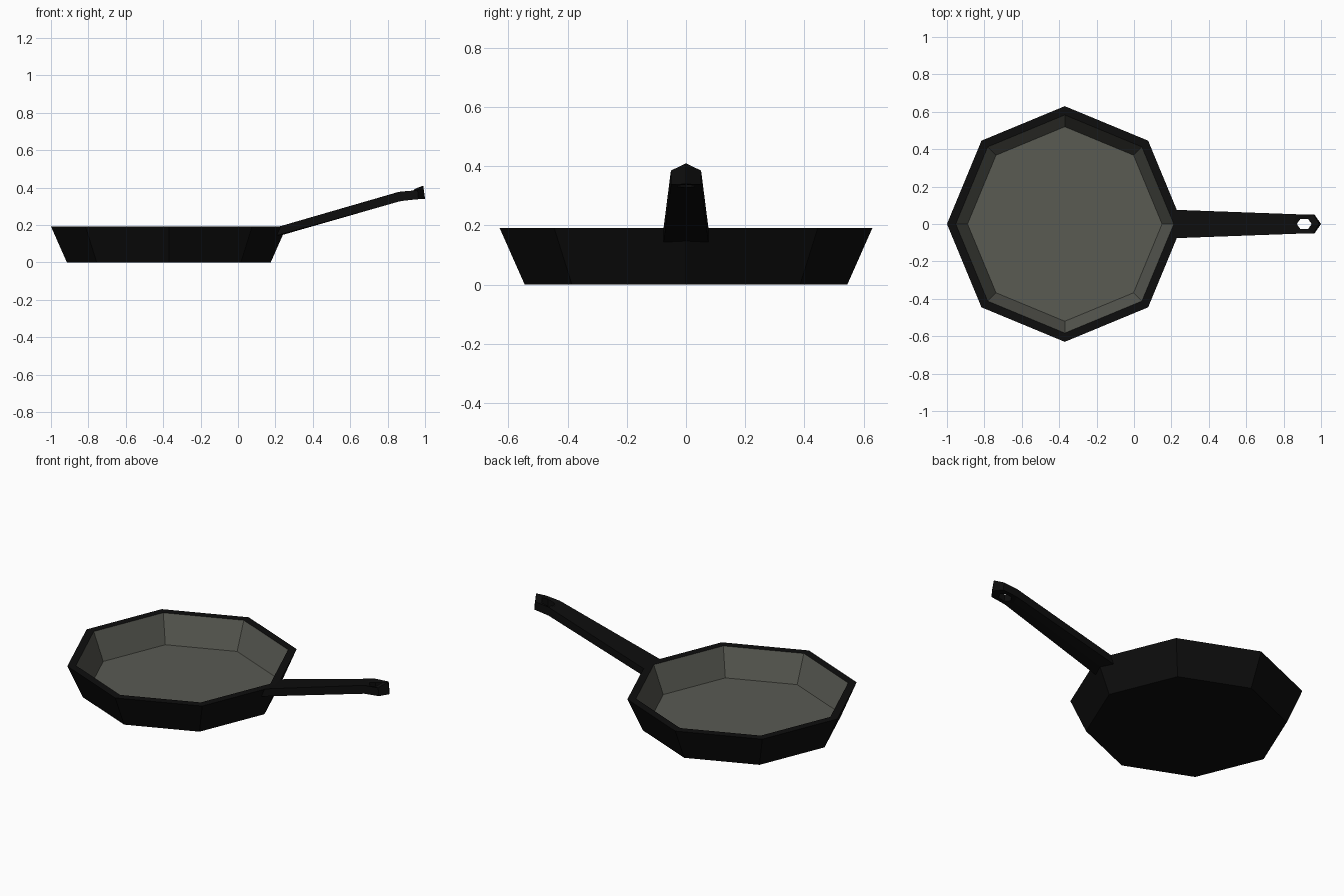
import bpy, bmesh, math

cube = bpy.data.objects.get("Cube")
if cube:
    bpy.data.objects.remove(cube)


def material(name, colour):
    m = bpy.data.materials.new(name)
    m.use_nodes = True
    m.diffuse_color = (*colour, 1)
    m.node_tree.nodes["Principled BSDF"].inputs["Base Color"].default_value = (*colour, 1)
    return m


black = material("black iron", (0.004, 0.004, 0.004))
grey = material("worn grey", (0.1, 0.103, 0.086))


def finish(name, bm, *mats):
    bmesh.ops.recalc_face_normals(bm, faces=bm.faces)
    mesh = bpy.data.meshes.new(name)
    bm.to_mesh(mesh)
    bm.free()
    for m in mats:
        mesh.materials.append(m)
    ob = bpy.data.objects.new(name, mesh)
    bpy.context.collection.objects.link(ob)
    return ob


def bridge(bm, a, b, closed=True):
    n = len(a)
    return [bm.faces.new((a[i], a[(i + 1) % n], b[(i + 1) % n], b[i]))
            for i in range(n if closed else n - 1)]


# Octagonal pan: outer base, rim, inner rim, cooking floor
SIDES, CENTRE = 8, -0.37
bm = bmesh.new()
rings = []
for r, z in [(0.545, 0), (0.63, 0.192), (0.583, 0.192), (0.52, 0.03)]:
    rings.append([bm.verts.new((CENTRE + r * math.cos(math.tau * i / SIDES),
                                r * math.sin(math.tau * i / SIDES), z))
                  for i in range(SIDES)])
bm.faces.new(rings[0])
for a, b in zip(rings[:2], rings[1:3]):
    bridge(bm, a, b)
inside = bridge(bm, rings[2], rings[3]) + [bm.faces.new(rings[3])]
for f in inside:
    f.material_index = 1
finish("pan", bm, black, grey)


# Handle: tapered shaft ending in a pointed tip with a hexagonal hole
def loop(bm, half):
    """Mirror (x, y, z) points over y, giving a closed loop."""
    pts = half + [(x, -y, z) for x, y, z in reversed(half) if y > 0]
    return [bm.verts.new(p) for p in pts]


bm = bmesh.new()
tip_top = loop(bm, [(0.85, 0, 0.374), (0.87, 0.052, 0.378), (0.96, 0.05, 0.386), (0.99, 0, 0.41)])
hole_top = loop(bm, [(0.87, 0, 0.374), (0.89, 0.028, 0.37), (0.93, 0.028, 0.38), (0.95, 0, 0.395)])
tip_low = loop(bm, [(0.85, 0, 0.324), (0.87, 0.052, 0.328), (0.965, 0.05, 0.338), (1.0, 0, 0.34)])
hole_low = loop(bm, [(0.87, 0, 0.328), (0.89, 0.028, 0.33), (0.93, 0.028, 0.335), (0.95, 0, 0.338)])
bridge(bm, tip_top, hole_top)
bridge(bm, hole_top, hole_low)
bridge(bm, hole_low, tip_low)
bridge(bm, tip_top[1:6], tip_low[1:6], closed=False)
root_top = [bm.verts.new((x, y, 0.19)) for x, y in [(0.215, -0.076), (0.235, 0), (0.215, 0.076)]]
root_low = [bm.verts.new((v.co.x - 0.01, v.co.y, 0.143)) for v in root_top]
end_top = [tip_top[5], tip_top[0], tip_top[1]]
end_low = [tip_low[5], tip_low[0], tip_low[1]]
bridge(bm, root_top + root_low[::-1], end_top + end_low[::-1])
bridge(bm, root_top, root_low, closed=False)
finish("handle", bm, black)
